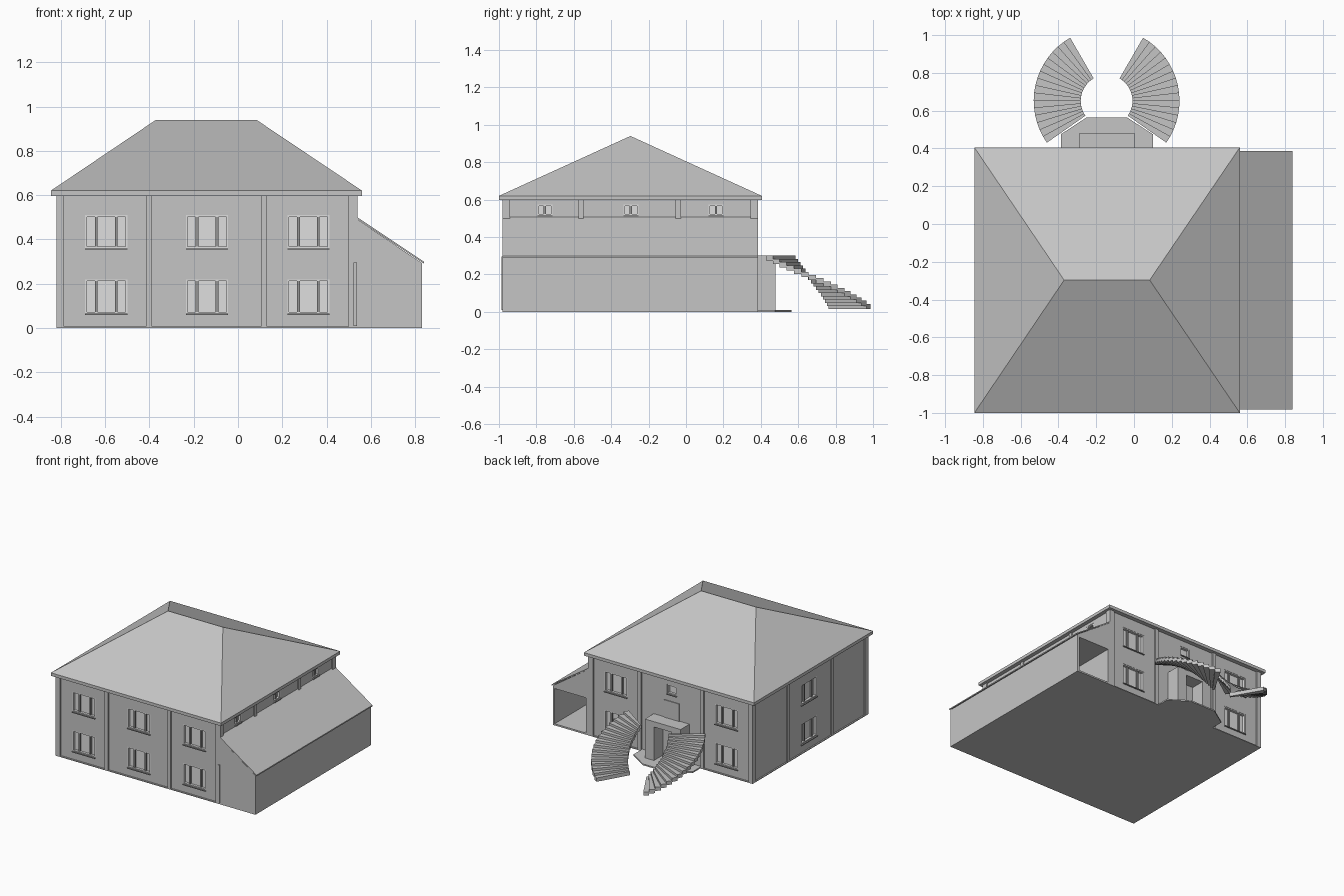
import bpy
import bmesh
from math import sin, cos, radians

cube = bpy.data.objects.get("Cube")
if cube:
    bpy.data.objects.remove(cube)


def material(name, v):
    m = bpy.data.materials.new(name)
    m.use_nodes = True
    m.diffuse_color = (v, v, v, 1)
    m.node_tree.nodes["Principled BSDF"].inputs["Base Color"].default_value = (v, v, v, 1)
    return m


GREY = material("plaster grey", 0.56)
PALE = material("pale window grey", 0.74)
DARK = material("dark trim grey", 0.3)

parts = {}


def part(name):
    return parts.setdefault(name, bmesh.new())


def prism(name, base, offset):
    """Extrude a flat outline along an offset into a named part."""
    bm = part(name)
    lo = [bm.verts.new(p) for p in base]
    hi = [bm.verts.new([a + b for a, b in zip(p, offset)]) for p in base]
    n = len(base)
    bm.faces.new(lo)
    bm.faces.new(hi)
    for i in range(n):
        j = (i + 1) % n
        bm.faces.new((lo[i], lo[j], hi[j], hi[i]))


def box(name, x, y, z):
    base = [(x[0], y[0], z[0]), (x[1], y[0], z[0]), (x[1], y[1], z[0]), (x[0], y[1], z[0])]
    prism(name, base, (0, 0, z[1] - z[0]))


# Wall planes: axis of the normal, its sign, distance from the centre
WALLS = {"front": (1, -1, 0.968), "back": (1, 1, 0.373),
         "left": (0, 1, 0.53), "right": (0, -1, 0.81)}


def wall_box(name, wall, u, d, z):
    """Box on a wall: u along it, d outward from its plane."""
    axis, sign, plane = WALLS[wall]
    depth = sorted(sign * (plane + v) for v in d)
    if axis:
        box(name, u, depth, z)
    else:
        box(name, depth, u, z)


def window(wall, centre, z, width=0.19, mullions=(-0.045, 0.045)):
    u = (centre - width / 2, centre + width / 2)
    b = 0.008
    wall_box("opening_cutter", wall, u, (-0.025, 0.05), z)
    wall_box("window_panes", wall, u, (-0.03, -0.02), z)
    for s in ((u[0], u[0] + b), (u[1] - b, u[1])):
        wall_box("window_frames", wall, s, (-0.022, -0.002), z)
    for s in ((z[0], z[0] + b), (z[1] - b, z[1])):
        wall_box("window_frames", wall, (u[0] + b, u[1] - b), (-0.022, -0.002), s)
    for m in mullions:
        wall_box("window_mullions", wall, (centre + m - 0.006, centre + m + 0.006),
                 (-0.022, -0.008), (z[0] + b, z[1] - b))
    wall_box("window_sills", wall, u, (-0.005, 0.008), (z[0] - 0.006, z[0]))


# Main walls and base
box("house_walls", (-0.81, 0.53), (-0.968, 0.373), (0.004, 0.6))
box("base_slab", (-0.82, 0.54), (-0.98, 0.385), (0, 0.006))

# Windows
LOWER, UPPER = (0.065, 0.22), (0.36, 0.51)
for z in (LOWER, UPPER):
    for x in (-0.595, -0.14, 0.318):
        window("front", x, z)
    for x in (-0.595, 0.318):
        window("back", x, z)
    window("right", -0.295, z)
for y in (-0.755, -0.295, 0.16):
    window("left", y, (0.515, 0.575), 0.08, (0,))
window("back", -0.145, (0.48, 0.55), 0.08, ())

# Pilasters
for a, b in ((-0.82, -0.785), (-0.415, -0.388), (0.103, 0.13), (0.5, 0.54)):
    for wall in ("front", "back"):
        wall_box("pilasters", wall, (a, b), (-0.01, 0.012), (0, 0.6))
for a, b in ((-0.98, -0.94), (-0.575, -0.548), (-0.055, -0.028), (0.345, 0.385)):
    wall_box("pilasters", "right", (a, b), (-0.01, 0.01), (0, 0.6))
    wall_box("pilasters", "left", (a, b), (-0.01, 0.01), (0.45, 0.6))
box("corner_strip", (0.522, 0.538), (-0.987, -0.975), (0.01, 0.295))

# Hipped roof with eave slab
X, Y = (-0.845, 0.56), (-1.0, 0.405)
box("eave_slab", X, Y, (0.597, 0.62))
bm = part("hipped_roof")
c = [bm.verts.new((x, y, 0.62)) for x, y in ((X[0], Y[0]), (X[1], Y[0]), (X[1], Y[1]), (X[0], Y[1]))]
w, e = (bm.verts.new((x, -0.297, 0.94)) for x in (-0.37, 0.083))
for f in ((c[0], c[1], e, w), (c[1], c[2], e), (c[2], c[3], w, e), (c[3], c[0], w), c[::-1]):
    bm.faces.new(f)

# Lean-to side building, hollow and open at the back
outline = [(0.525, 0), (0.83, 0), (0.83, 0.293), (0.525, 0.5)]
prism("side_building", [(x, -0.98, z) for x, z in outline], (0, 1.365, 0))
box("garage_cutter", (0.555, 0.815), (-0.955, 0.5), (0.012, 0.275))
outline = [(0.53, 0.497), (0.84, 0.29), (0.84, 0.299), (0.53, 0.506)]
prism("side_roof", [(x, -0.981, z) for x, z in outline], (0, 1.367, 0))

# Porch under the upper door
slab = [(-0.387, 0.37), (-0.387, 0.475), (-0.25, 0.565), (-0.038, 0.565), (0.1, 0.475), (0.1, 0.37)]
prism("porch_slab", [(x, y, 0) for x, y in slab], (0, 0, 0.01))
for x in ((-0.29, -0.215), (-0.07, 0.005)):
    box("porch_walls", x, (0.37, 0.478), (0.008, 0.28))
box("porch_landing", (-0.29, 0.005), (0.37, 0.478), (0.26, 0.3))

# Doors
wall_box("upper_door", "back", (-0.207, -0.083), (-0.005, 0.006), (0.3, 0.43))
wall_box("lower_door", "back", (-0.205, -0.085), (-0.005, 0.006), (0.01, 0.23))

# Pair of curved stairs, descending away from the porch
STEPS, INNER, OUTER = 16, 0.137, 0.386
for side, name in ((1, "left_stairs"), (-1, "right_stairs")):
    for i in range(STEPS):
        a0 = radians(-35 + 95 * i / STEPS)
        a1 = radians(-35 + 95 * (i + 1) / STEPS)
        top = 0.3 - 0.0172 * i
        base = [(-0.145 + side * r * cos(a), 0.652 + r * sin(a), top - 0.028)
                for r, a in ((INNER, a0), (OUTER, a0), (OUTER, a1), (INNER, a1))]
        prism(name, base, (0, 0, 0.028))

# Turn every part into an object
colours = {"window_panes": PALE, "window_frames": PALE, "window_mullions": DARK,
           "window_sills": DARK}
objects = {}
for name, bm in parts.items():
    bmesh.ops.recalc_face_normals(bm, faces=bm.faces)
    mesh = bpy.data.meshes.new(name)
    bm.to_mesh(mesh)
    bm.free()
    mesh.materials.append(colours.get(name, GREY))
    ob = bpy.data.objects.new(name, mesh)
    bpy.context.scene.collection.objects.link(ob)
    objects[name] = ob

# Cut the window recesses and the garage interior
for target, cutter in (("house_walls", "opening_cutter"), ("side_building", "garage_cutter")):
    mod = objects[target].modifiers.new("openings", "BOOLEAN")
    mod.operation = "DIFFERENCE"
    mod.solver = "EXACT"
    mod.object = objects[cutter]
    objects[cutter].hide_render = True
    objects[cutter].display_type = "WIRE"
    objects[cutter].hide_set(True)
